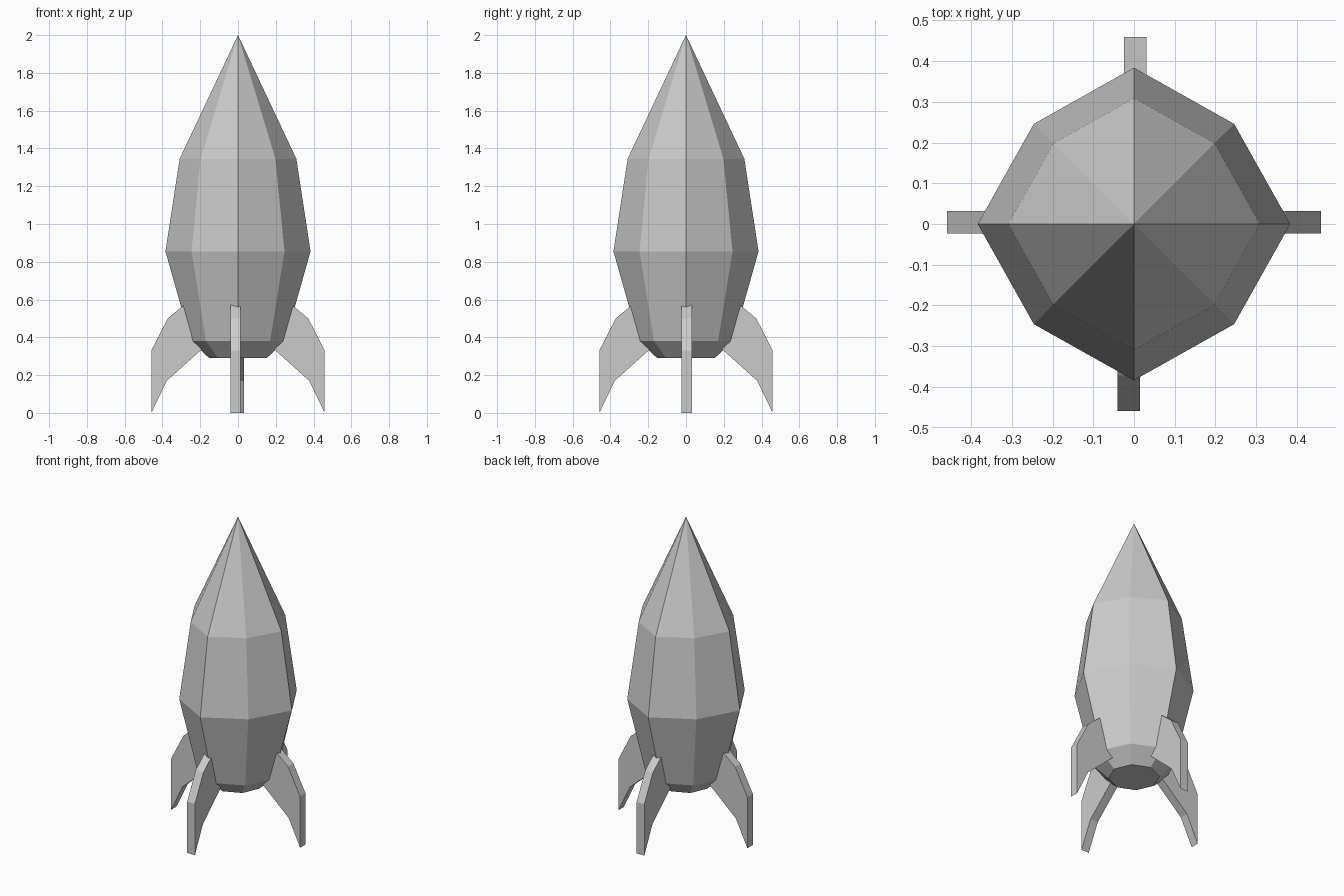
import bpy, bmesh
from math import sin, cos, pi
from mathutils import Vector

if "Cube" in bpy.data.objects:
    bpy.data.objects.remove(bpy.data.objects["Cube"])


def finish(bm, name):
    bmesh.ops.recalc_face_normals(bm, faces=bm.faces)
    mesh = bpy.data.meshes.new(name)
    bm.to_mesh(mesh)
    bm.free()
    obj = bpy.data.objects.new(name, mesh)
    bpy.context.collection.objects.link(obj)
    return obj


# Eight-sided hull: rings of (axis radius, diagonal radius, height), then the tip
RINGS = [(0.152, 0.15, 0.29), (0.25, 0.24, 0.38),
         (0.384, 0.348, 0.855), (0.309, 0.28, 1.345)]
bm = bmesh.new()
rings = []
for axis_r, diag_r, z in RINGS:
    ring = []
    for i in range(8):
        r = diag_r if i % 2 else axis_r
        ring.append(bm.verts.new((r * cos(i * pi / 4), r * sin(i * pi / 4), z)))
    rings.append(ring)
tip = bm.verts.new((0, 0, 2))
bm.faces.new(rings[0][::-1])
for i in range(8):
    j = (i + 1) % 8
    for low, high in zip(rings, rings[1:]):
        bm.faces.new((low[i], low[j], high[j], high[i]))
    bm.faces.new((rings[-1][i], rings[-1][j], tip))
finish(bm, "rocket_body")

# Fin outline as (distance from axis, height), inner edge sunk into the hull
FIN = [(0.27, 0.585), (0.372, 0.50), (0.459, 0.33), (0.459, 0.0),
       (0.377, 0.17), (0.185, 0.342)]
HALF = 0.0275


def fin(name, out, side, offset):
    """Plate pointing along `out`, shifted by `offset` along `side`."""
    out, side = Vector(out), Vector(side)
    bm = bmesh.new()
    verts = [bm.verts.new(out * r + side * (offset - HALF) + Vector((0, 0, z)))
             for r, z in FIN]
    face = bm.faces.new(verts)
    ext = bmesh.ops.extrude_face_region(bm, geom=[face], use_keep_orig=True)
    moved = [v for v in ext["geom"] if isinstance(v, bmesh.types.BMVert)]
    bmesh.ops.translate(bm, verts=moved, vec=side * HALF * 2)
    finish(bm, name)


# Four landing fins
fin("right_fin", (1, 0, 0), (0, 1, 0), 0.004)
fin("left_fin", (-1, 0, 0), (0, 1, 0), 0.004)
fin("front_fin", (0, -1, 0), (1, 0, 0), -0.013)
fin("back_fin", (0, 1, 0), (1, 0, 0), 0.003)
